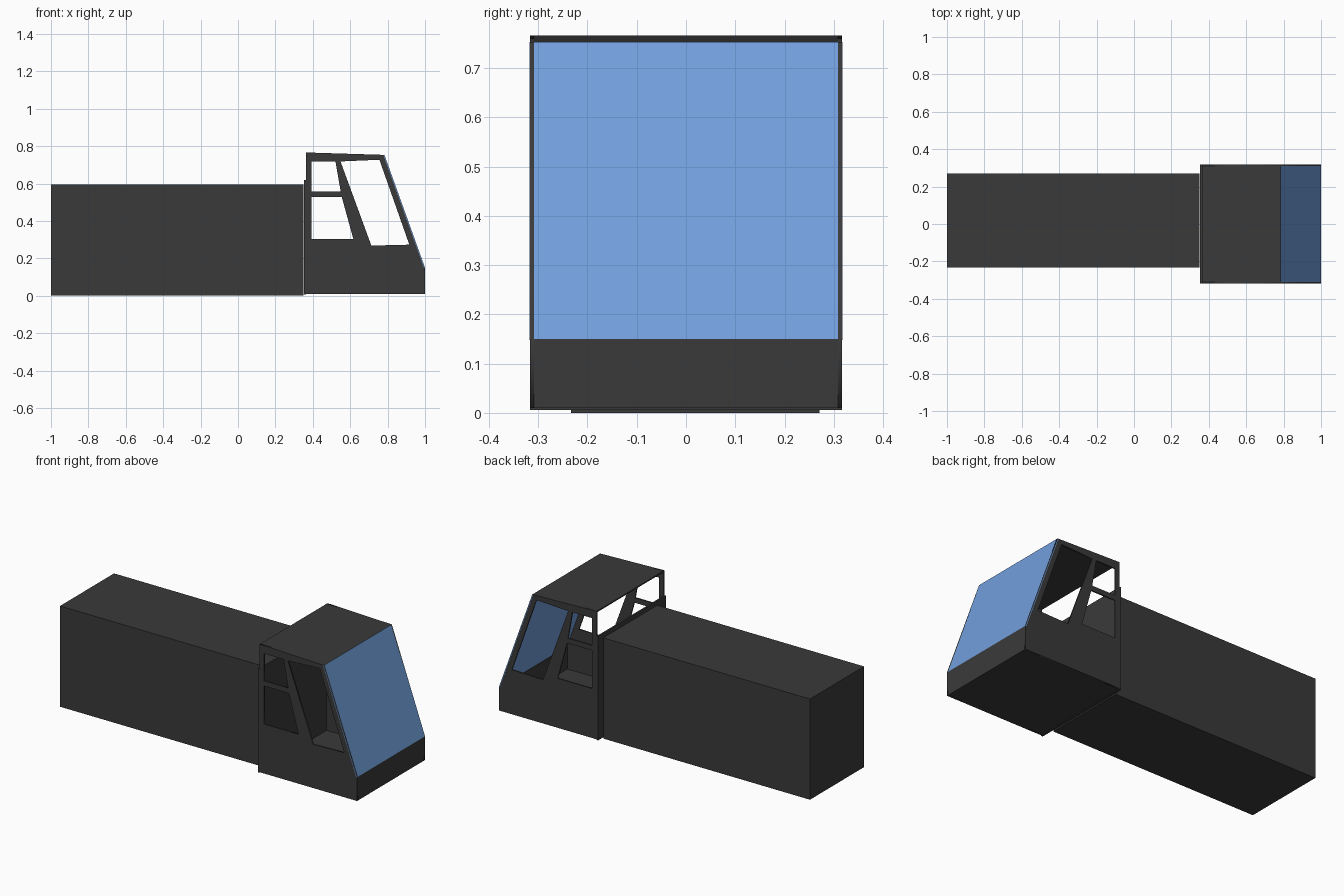
import bpy, bmesh
from math import pi

if "Cube" in bpy.data.objects:
    bpy.data.objects.remove(bpy.data.objects["Cube"])


def material(name, rgb):
    m = bpy.data.materials.new(name)
    m.diffuse_color = (*rgb, 1)
    m.use_nodes = True
    m.node_tree.nodes["Principled BSDF"].inputs["Base Color"].default_value = m.diffuse_color
    return m


DARK = material("dark_paint", (0.042, 0.042, 0.042))
BLUE = material("blue_glass", (0.17, 0.35, 0.72))
HALF = 0.317   # half width of the cab
T = 0.008      # sheet thickness


def slab(name, profile, y0, y1, mat=DARK):
    """Extrude an xz profile from y0 to y1."""
    bm = bmesh.new()
    face = bm.faces.new([bm.verts.new((x, y0, z)) for x, z in profile])
    ext = bmesh.ops.extrude_face_region(bm, geom=[face])
    verts = [g for g in ext["geom"] if isinstance(g, bmesh.types.BMVert)]
    bmesh.ops.translate(bm, verts=verts, vec=(0, y1 - y0, 0))
    bmesh.ops.recalc_face_normals(bm, faces=bm.faces)
    me = bpy.data.meshes.new(name)
    bm.to_mesh(me)
    bm.free()
    me.materials.append(mat)
    ob = bpy.data.objects.new(name, me)
    bpy.context.collection.objects.link(ob)
    return ob


def pierced_panel(name, loops, y):
    """Thin upright sheet: first loop is the outline, the rest are openings."""
    cu = bpy.data.curves.new(name, 'CURVE')
    cu.dimensions = '2D'
    cu.fill_mode = 'BOTH'
    cu.extrude = T / 2
    for loop in loops:
        sp = cu.splines.new('POLY')
        sp.points.add(len(loop) - 1)
        for p, (x, z) in zip(sp.points, loop):
            p.co = (x, z, 0, 1)
        sp.use_cyclic_u = True
    cu.materials.append(DARK)
    ob = bpy.data.objects.new(name, cu)
    bpy.context.collection.objects.link(ob)
    ob.rotation_euler.x = pi / 2
    ob.location.y = y
    bpy.ops.object.select_all(action='DESELECT')
    ob.select_set(True)
    bpy.context.view_layer.objects.active = ob
    bpy.ops.object.convert(target='MESH')


def rect(x0, x1, z0, z1):
    return [(x0, z0), (x1, z0), (x1, z1), (x0, z1)]


# Cargo body, slightly off centre
slab("cargo_box", rect(-1, 0.351, 0, 0.595), -0.233, 0.271)

# Cab sides with window openings
outline = [(0.363, 0.01), (1, 0.01), (1, 0.15), (0.783, 0.753), (0.363, 0.766)]
rear_upper = [(0.393, 0.557), (0.549, 0.557), (0.521, 0.718), (0.393, 0.718)]
rear_lower = [(0.393, 0.302), (0.617, 0.302), (0.555, 0.527), (0.393, 0.527)]
front_window = [(0.713, 0.268), (0.916, 0.273), (0.756, 0.727), (0.548, 0.718)]
for side, s in (("right", -1), ("left", 1)):
    pierced_panel(f"cab_side_{side}",
                  [outline, rear_upper, rear_lower, front_window],
                  s * (HALF - T / 2))

# Cab shell: floor, nose, roof and low rear wall, open above it
slab("cab_floor", rect(0.363, 1, 0.01, 0.01 + T), -HALF, HALF)
slab("cab_nose", rect(1 - T, 1, 0.01, 0.15), -HALF, HALF)
slab("cab_roof", [(0.363, 0.766), (0.783, 0.753), (0.783, 0.753 - T),
                  (0.363, 0.766 - T)], -HALF, HALF)
slab("cab_rear_wall", rect(0.353, 0.363, 0.006, 0.619), -HALF, HALF)

# Sloping windscreen across the full width
slab("windscreen", [(1, 0.15), (0.783, 0.753), (0.778, 0.751), (0.995, 0.148)],
     -HALF - 0.0005, HALF + 0.0005, BLUE)
